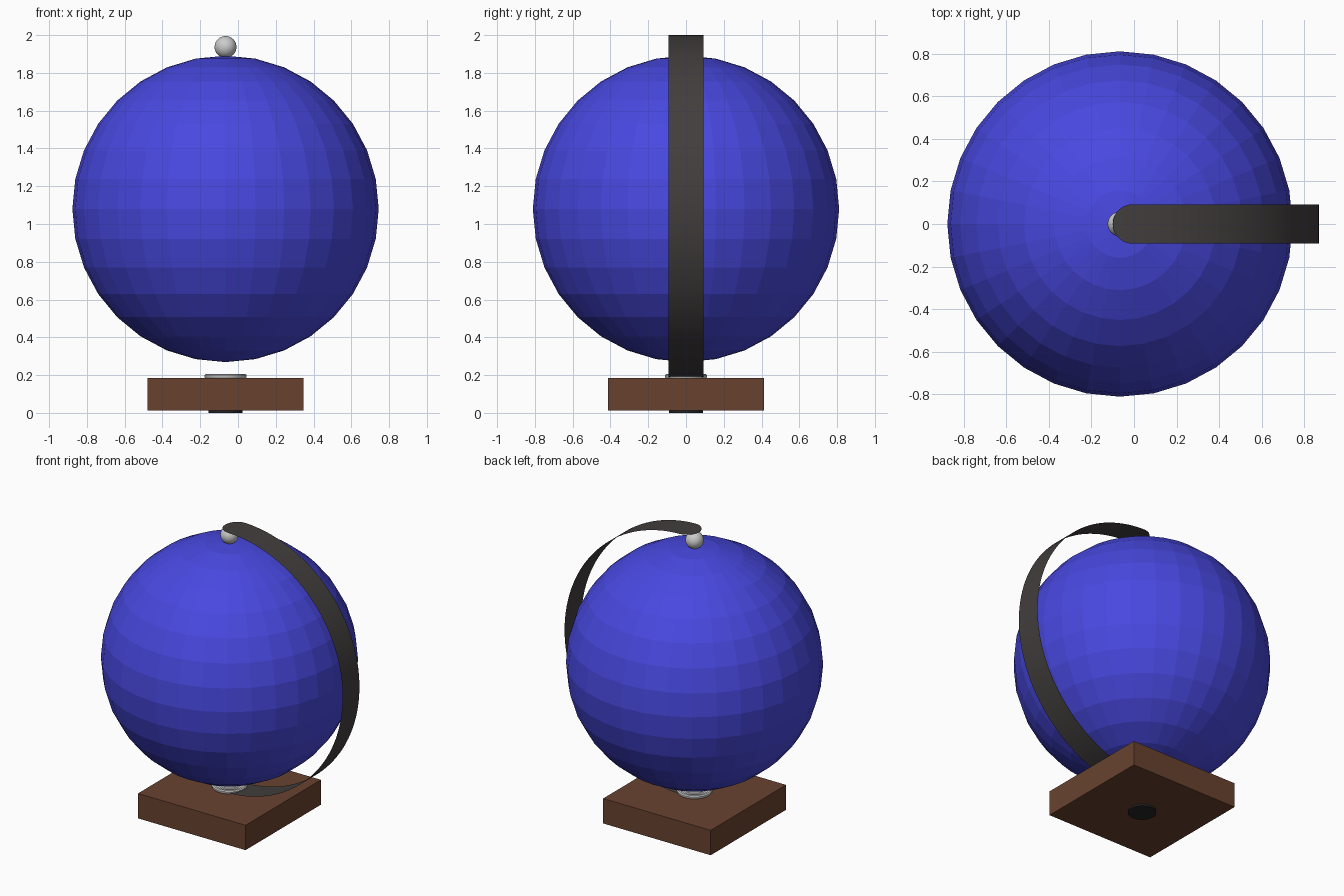
import bpy, bmesh
from math import sin, cos, pi, sqrt

if "Cube" in bpy.data.objects:
    bpy.data.objects.remove(bpy.data.objects["Cube"])

CX = -0.066  # globe axis


def paint(ob, name, rgb):
    mat = bpy.data.materials.get(name) or bpy.data.materials.new(name)
    mat.diffuse_color = (*rgb, 1)
    mat.use_nodes = True
    mat.node_tree.nodes["Principled BSDF"].inputs["Base Color"].default_value = mat.diffuse_color
    ob.data.materials.append(mat)


def finish(bm, name, smooth=None):
    bmesh.ops.recalc_face_normals(bm, faces=bm.faces)
    me = bpy.data.meshes.new(name)
    bm.to_mesh(me)
    bm.free()
    ob = bpy.data.objects.new(name, me)
    bpy.context.collection.objects.link(ob)
    if smooth:
        bpy.ops.object.select_all(action='DESELECT')
        ob.select_set(True)
        bpy.context.view_layer.objects.active = ob
        bpy.ops.object.shade_smooth_by_angle(angle=smooth)
    return ob


def ball(name, z, r, seg, rings, smooth=None):
    bm = bmesh.new()
    bmesh.ops.create_uvsphere(bm, u_segments=seg, v_segments=rings, radius=r)
    bmesh.ops.translate(bm, verts=bm.verts, vec=(CX, 0, z))
    return finish(bm, name, smooth)


def lathe(name, profile, seg=32):
    bm = bmesh.new()
    rows = [[bm.verts.new((CX + r * cos(2 * pi * i / seg), r * sin(2 * pi * i / seg), z))
             for i in range(seg)] for r, z in profile]
    for a, b in zip(rows, rows[1:]):
        for i in range(seg):
            j = (i + 1) % seg
            bm.faces.new((a[i], a[j], b[j], b[i]))
    bm.faces.new(rows[0])
    bm.faces.new(rows[-1])
    return finish(bm, name, 0.6)


# faceted globe and smooth pivot knob
globe = ball("globe", 1.08, 0.811, 32, 16)
paint(globe, "blue", (0.065, 0.065, 0.75))
ball("pivot_knob", 1.937, 0.058, 32, 16, pi / 4)

# wooden base block
bm = bmesh.new()
bmesh.ops.create_cube(bm, size=1)
bmesh.ops.scale(bm, verts=bm.verts, vec=(0.828, 0.828, 0.173))
bmesh.ops.translate(bm, verts=bm.verts, vec=(CX, 0, 0.0985))
paint(finish(bm, "base_block"), "wood", (0.14, 0.055, 0.028))

# washer on the base and dark foot pad beneath it
lathe("base_washer", [(0.108, 0.184), (0.112, 0.19), (0.112, 0.2), (0.105, 0.206),
                      (0.09, 0.206), (0.085, 0.2), (0.07, 0.2), (0.065, 0.205)])
pad = lathe("foot_pad", [(0.09, 0), (0.09, 0.013)])
paint(pad, "black", (0.02, 0.018, 0.018))

# thin semicircular band with rounded ends, from the base to above the knob
AX, AZ, R, W, N = -0.035, 1.095, 0.905, 0.092, 64
start = pi / 2 + 0.065 / R
cap = W / R
angles = [start - cap * (1 - cos(pi / 2 * i / 8)) for i in range(8)]
arc0 = start - cap
angles += [arc0 * (1 - 2 * i / N) for i in range(N + 1)]
angles += [-a for a in reversed(angles[:8])]
bm = bmesh.new()
previous = None
for a in angles:
    d = max(0, abs(a) - arc0) / cap
    w = max(0.0005, W * sqrt(max(0, 1 - d * d)))
    x, z = AX + R * cos(a), AZ + R * sin(a)
    pair = [bm.verts.new((x, s * w, z)) for s in (-1, 1)]
    if previous:
        bm.faces.new((previous[0], previous[1], pair[1], pair[0]))
    previous = pair
band = finish(bm, "meridian_band", pi / 4)
paint(band, "dark_metal", (0.055, 0.048, 0.048))
